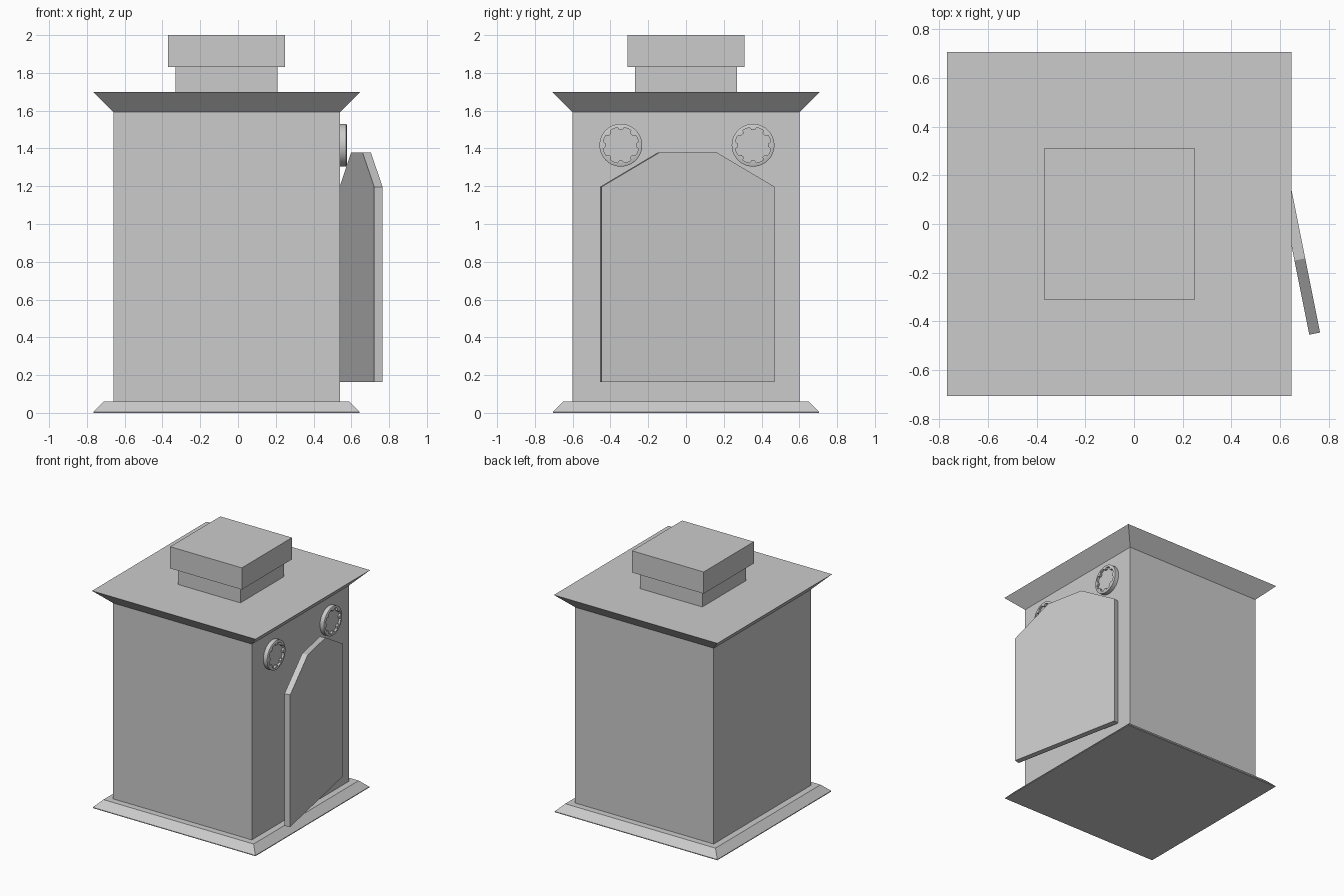
import bpy
import bmesh
from math import sin, cos, pi, atan2
from mathutils import Matrix, Vector

default = bpy.data.objects.get("Cube")
if default:
    bpy.data.objects.remove(default, do_unlink=True)

grey = bpy.data.materials.new("plain_grey")
grey.use_nodes = True
colour = (0.6, 0.6, 0.6, 1)
grey.diffuse_color = colour
grey.node_tree.nodes["Principled BSDF"].inputs["Base Color"].default_value = colour

CENTRE_X = -0.06
WALL_X = 0.54


def finish(name, bm):
    bmesh.ops.recalc_face_normals(bm, faces=bm.faces)
    mesh = bpy.data.meshes.new(name)
    bm.to_mesh(mesh)
    bm.free()
    mesh.materials.append(grey)
    obj = bpy.data.objects.new(name, mesh)
    bpy.context.collection.objects.link(obj)
    return obj


def loft(name, loops):
    """Skin a stack of equal-length point loops and cap both ends."""
    bm = bmesh.new()
    rings = [[bm.verts.new(p) for p in loop] for loop in loops]
    for a, b in zip(rings, rings[1:]):
        for i in range(len(a)):
            j = (i + 1) % len(a)
            bm.faces.new((a[i], a[j], b[j], b[i]))
    bm.faces.new(rings[0])
    bm.faces.new(rings[-1])
    return finish(name, bm)


def square_tier(name, *levels):
    """Square block through (half width, height) levels."""
    corners = ((-1, -1), (1, -1), (1, 1), (-1, 1))
    return loft(name, [[(CENTRE_X + sx * h, sy * h, z) for sx, sy in corners]
                       for h, z in levels])


# Booth: plinth, walls, flared roof and two-step cap
square_tier("base_plinth", (0.704, 0), (0.704, 0.006), (0.65, 0.06))
square_tier("body", (0.6, 0.06), (0.6, 1.592))
square_tier("roof", (0.6, 1.592), (0.708, 1.7))
square_tier("cap_neck", (0.27, 1.7), (0.27, 1.83))
square_tier("cap_top", (0.31, 1.83), (0.31, 2.0))

# Door: clipped-corner panel, ajar about its rear edge
half = [(0.467, 0.163), (0.467, 1.197), (0.156, 1.378)]
outline = half + [(-y, z) for y, z in reversed(half)]
door = loft("door", [[(x, y, z) for y, z in outline] for x in (-0.045, 0)])
swing = -atan2(0.765 - 0.582, 0.917)
door.data.transform(Matrix.Translation(Vector((0.6735, 0.0115, 0)))
                    @ Matrix.Rotation(-swing, 4, "Z"))

# Round dials: chamfered rim around a toothed recess
TEETH, STEPS = 8, 8


def dial_loop(x, y, radius, tooth=0):
    loop = []
    for i in range(TEETH * STEPS):
        a = 2 * pi * (i - 1) / (TEETH * STEPS)
        r = radius - (tooth if i % STEPS < 3 else 0)
        loop.append((WALL_X + x, y + r * cos(a), 1.417 + r * sin(a)))
    return loop


for side, y in (("front", -0.345), ("rear", 0.355)):
    dial = loft(side + "_dial", [
        dial_loop(-0.005, y, 0.113), dial_loop(0.033, y, 0.113),
        dial_loop(0.037, y, 0.105), dial_loop(0.037, y, 0.095, 0.015),
        dial_loop(0.02, y, 0.095, 0.015)])
    bpy.ops.object.select_all(action="DESELECT")
    dial.select_set(True)
    bpy.context.view_layer.objects.active = dial
    bpy.ops.object.shade_smooth_by_angle(angle=pi / 6)
